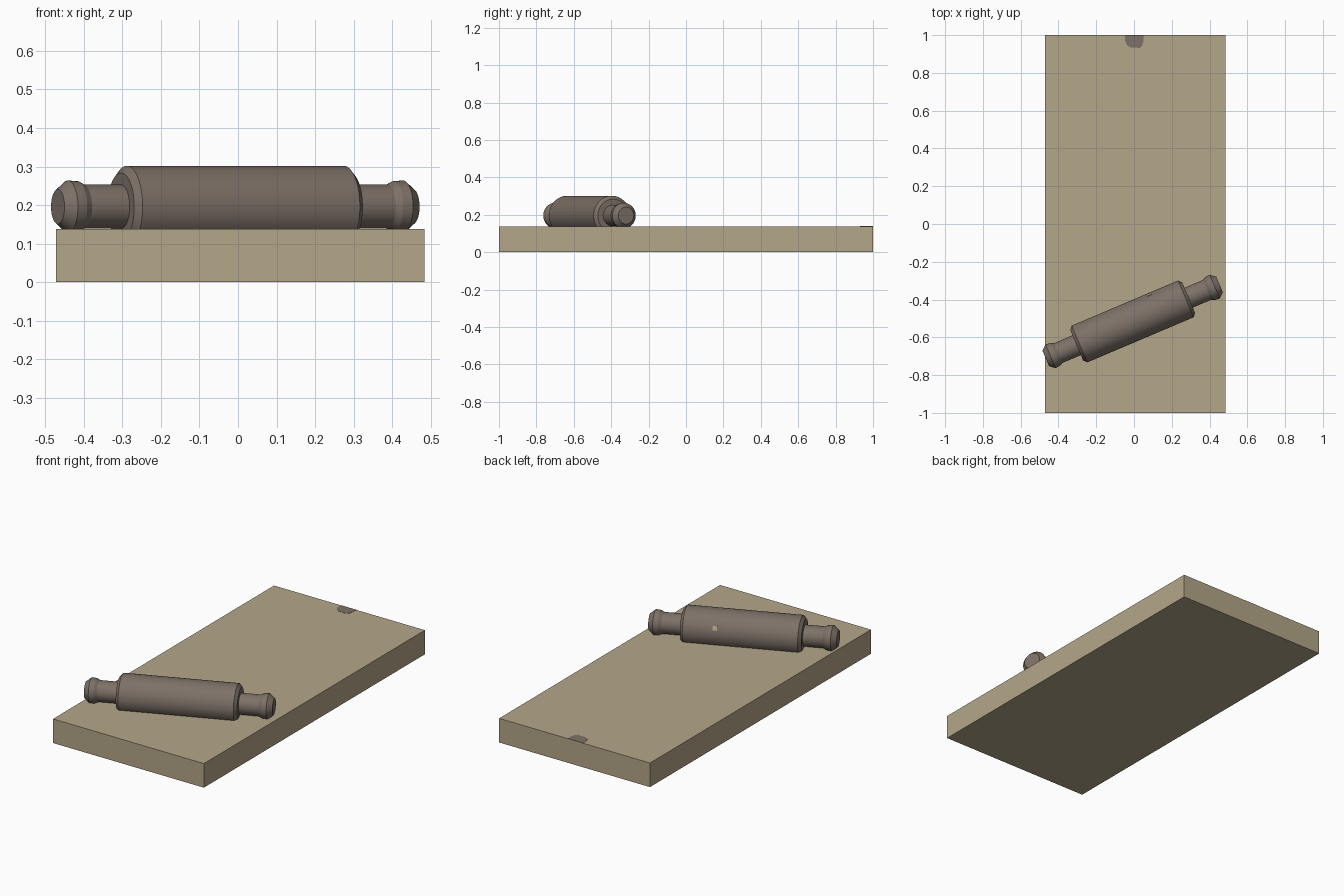
import bpy, bmesh, math
from mathutils import Matrix, Vector

if "Cube" in bpy.data.objects:
    bpy.data.objects.remove(bpy.data.objects["Cube"])


def material(name, rgb):
    m = bpy.data.materials.new(name)
    m.diffuse_color = (*rgb, 1)
    m.use_nodes = True
    m.node_tree.nodes["Principled BSDF"].inputs["Base Color"].default_value = m.diffuse_color
    return m


tan = material("tan_wood", (0.456, 0.381, 0.246))
brown = material("grey_brown_wood", (0.205, 0.165, 0.136))


def finish(name, bm, mat, matrix=None):
    if matrix:
        bm.transform(matrix)
    bmesh.ops.recalc_face_normals(bm, faces=bm.faces)
    me = bpy.data.meshes.new(name)
    bm.to_mesh(me)
    bm.free()
    me.materials.append(mat)
    ob = bpy.data.objects.new(name, me)
    bpy.context.collection.objects.link(ob)
    return ob


def box(name, size, centre, mat, matrix=None):
    bm = bmesh.new()
    bmesh.ops.create_cube(bm, size=1)
    bm.transform(Matrix.Translation(centre) @ Matrix.Diagonal((*size, 1)))
    return finish(name, bm, mat, matrix)


# Cutting board
TOP = 0.138
box("cutting_board", (0.956, 2, TOP), (0.006, 0, TOP / 2), tan)

# Dark half-round mark at the back edge of the board
bm = bmesh.new()
outline = [(-0.048, 1), (-0.048, 0.972), (-0.038, 0.947), (-0.018, 0.934),
           (0.012, 0.934), (0.03, 0.93), (0.044, 0.945), (0.05, 0.972), (0.05, 1)]
face = bm.faces.new([bm.verts.new((x, y, TOP - 0.002)) for x, y in outline])
ext = bmesh.ops.extrude_face_region(bm, geom=[face])
bmesh.ops.translate(bm, vec=(0, 0, 0.003),
                    verts=[v for v in ext["geom"] if isinstance(v, bmesh.types.BMVert)])
finish("board_mark", bm, brown)

# Rolling pin: one half profile (position along axis, radius), mirrored and turned
half = [(0.306, 0.106), (0.322, 0.088), (0.322, 0.057), (0.428, 0.057),
        (0.445, 0.066), (0.472, 0.068), (0.5, 0.045)]
profile = [(-x, r) for x, r in reversed(half)] + half
SIDES = 40
pose = Matrix.Translation((-0.007, -0.516, 0.196)) @ Matrix.Rotation(math.radians(23), 4, 'Z')
bm = bmesh.new()
rings = []
for x, r in profile:
    rings.append([bm.verts.new((x, r * math.cos(a), r * math.sin(a)))
                  for a in (2 * math.pi * (i + 0.5) / SIDES for i in range(SIDES))])
for a, b in zip(rings, rings[1:]):
    for i in range(SIDES):
        j = (i + 1) % SIDES
        bm.faces.new((a[i], a[j], b[j], b[i]))
bm.faces.new(rings[0])
bm.faces.new(rings[-1])
pin = finish("rolling_pin", bm, brown, pose)
bpy.context.view_layer.objects.active = pin
pin.select_set(True)
bpy.ops.object.shade_smooth_by_angle(angle=math.radians(15))

# Small pale fleck on the back of the roller
box("roller_fleck", (0.024, 0.005, 0.024), (0.135, 0.1055, 0), tan,
    pose @ Matrix.Rotation(math.radians(23), 4, 'X'))
